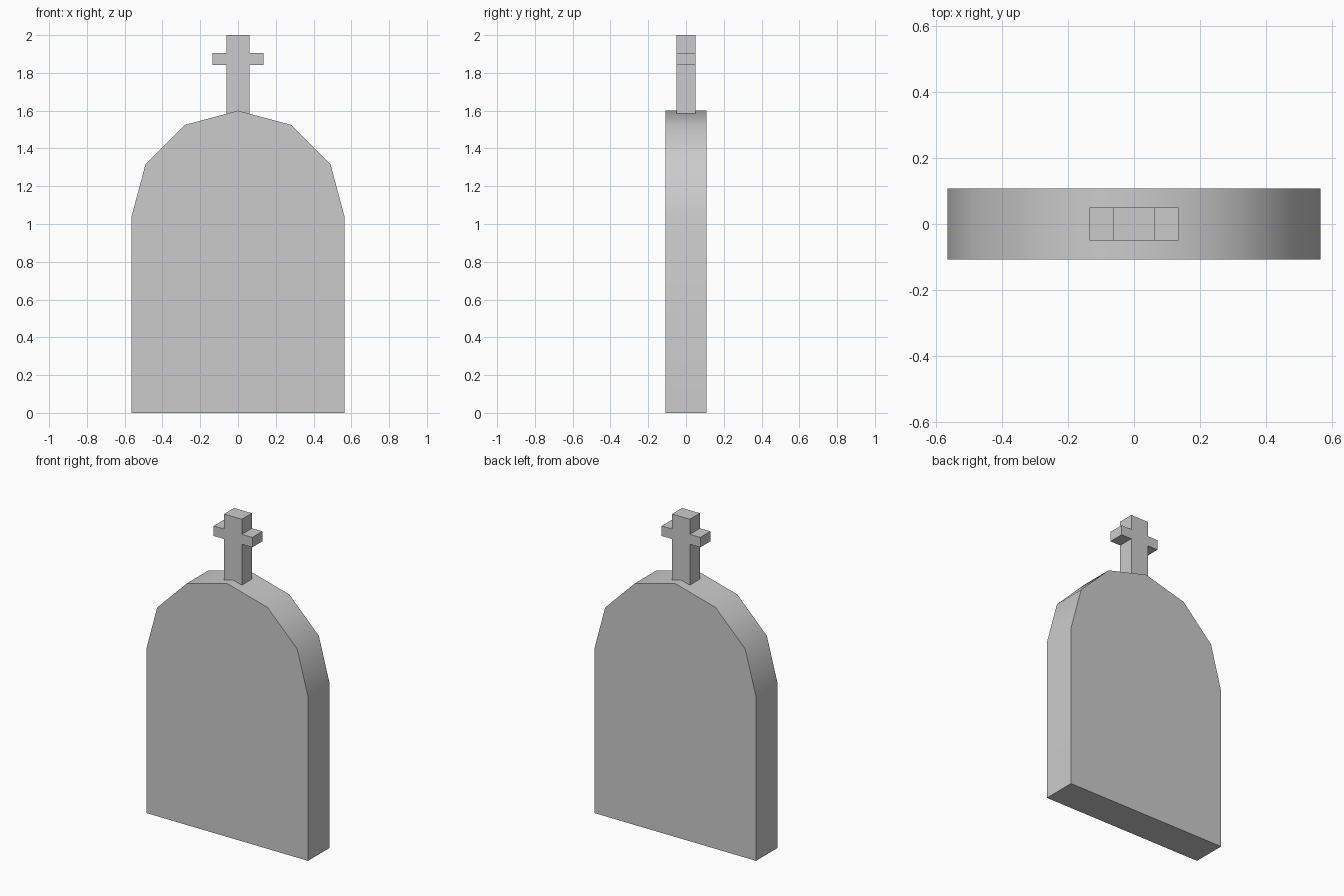
import bpy, bmesh, math

if "Cube" in bpy.data.objects:
    bpy.data.objects.remove(bpy.data.objects["Cube"])


def extrude_profile(name, points, half_depth):
    """Solid from an x-z outline, extruded symmetrically along y."""
    bm = bmesh.new()
    face = bm.faces.new([bm.verts.new((x, -half_depth, z)) for x, z in points])
    ext = bmesh.ops.extrude_face_region(bm, geom=[face])
    moved = [v for v in ext["geom"] if isinstance(v, bmesh.types.BMVert)]
    bmesh.ops.translate(bm, verts=moved, vec=(0, 2 * half_depth, 0))
    bmesh.ops.recalc_face_normals(bm, faces=bm.faces)
    mesh = bpy.data.meshes.new(name)
    bm.to_mesh(mesh)
    bm.free()
    obj = bpy.data.objects.new(name, mesh)
    bpy.context.collection.objects.link(obj)
    return obj


# Headstone slab: straight sides under a six-sided half-round top
radius, spring = 0.565, 1.035
arch = [(radius * math.cos(math.pi * i / 6), spring + radius * math.sin(math.pi * i / 6))
        for i in range(7)]
slab = extrude_profile("headstone_slab", [(radius, 0)] + arch + [(-radius, 0)], 0.108)

# Smooth rim, crisp front and back edges
bpy.context.view_layer.objects.active = slab
slab.select_set(True)
bpy.ops.object.shade_smooth_by_angle(angle=math.radians(40))

# Cross on top, its foot sunk into the ridge
half = [(0.062, 1.584), (0.062, 1.842), (0.135, 1.842),
        (0.135, 1.905), (0.062, 1.905), (0.062, 2.0)]
extrude_profile("cross", half + [(-x, z) for x, z in reversed(half)], 0.05)
